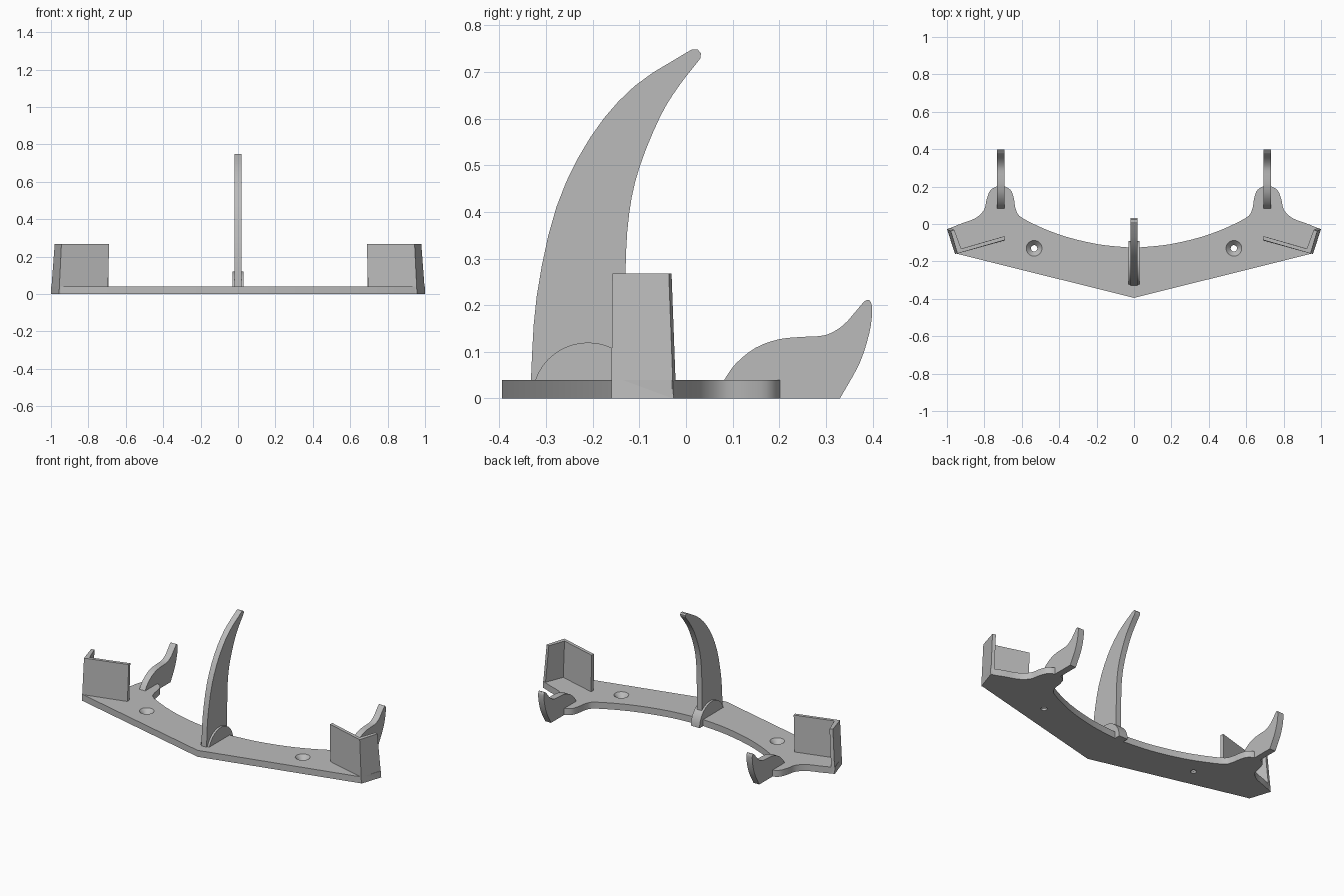
import bpy, bmesh, math
from mathutils import Vector

cube = bpy.data.objects.get("Cube")
if cube:
    bpy.data.objects.remove(cube, do_unlink=True)

grey = bpy.data.materials.new("plain_grey")
grey.use_nodes = True
COLOR = (0.5, 0.5, 0.5, 1)
grey.diffuse_color = COLOR
grey.node_tree.nodes["Principled BSDF"].inputs["Base Color"].default_value = COLOR

PLATE = 0.04
HOOK_X = 0.713


def spline(pts, steps=4):
    """Smooth open curve passing through every 2D point."""
    p = [Vector(q) for q in pts]
    p = [2 * p[0] - p[1]] + p + [2 * p[-1] - p[-2]]
    out = []
    for a, b, c, d in zip(p, p[1:], p[2:], p[3:]):
        for i in range(steps):
            t = i / steps
            out.append(0.5 * (2 * b + (c - a) * t + (2 * a - 5 * b + 4 * c - d) * t ** 2
                              + (3 * b - a - 3 * c + d) * t ** 3))
    return [tuple(v) for v in out] + [tuple(pts[-1])]


def loft(name, ring_a, ring_b):
    """Solid between two matching rings of 3D points."""
    bm = bmesh.new()
    a = [bm.verts.new(v) for v in ring_a]
    b = [bm.verts.new(v) for v in ring_b]
    bm.faces.new(a)
    bm.faces.new(b)
    n = len(a)
    for i in range(n):
        j = (i + 1) % n
        bm.faces.new((a[i], a[j], b[j], b[i]))
    bmesh.ops.recalc_face_normals(bm, faces=bm.faces)
    mesh = bpy.data.meshes.new(name)
    bm.to_mesh(mesh)
    bm.free()
    mesh.materials.append(grey)
    obj = bpy.data.objects.new(name, mesh)
    bpy.context.collection.objects.link(obj)
    return obj


def side_slab(name, profile, x, half):
    """Upright slab from a (y, z) profile."""
    return loft(name, [(x - half, y, z) for y, z in profile],
                [(x + half, y, z) for y, z in profile])


def activate(obj):
    bpy.ops.object.select_all(action='DESELECT')
    obj.select_set(True)
    bpy.context.view_layer.objects.active = obj


# Base plate: pointed front, hollow back edge, rounded hook lobes
back = spline([(0.985, -0.023), (0.93, 0), (0.85, 0.03), (0.802, 0.075), (0.787, 0.135),
               (0.765, 0.183), (0.713, 0.205), (0.661, 0.183), (0.642, 0.135),
               (0.632, 0.08), (0.594, 0.03), (0.41, -0.053), (0.2, -0.107), (0, -0.128)])
half = [(0.955, -0.157), (0.999, -0.03)] + back
outline = [(0, -0.395)] + half + [(-x, y) for x, y in reversed(half[:-1])]
plate = loft("base_plate", [(x, y, 0) for x, y in outline], [(x, y, PLATE) for x, y in outline])

# Countersunk screw holes
for side in (-1, 1):
    bm = bmesh.new()
    rings = []
    for r, z in ((0.017, -0.02), (0.017, 0.012), (0.042, PLATE), (0.042, 0.06)):
        rings.append([bm.verts.new((side * 0.534 + r * math.cos(k * math.tau / 32),
                                    -0.13 + r * math.sin(k * math.tau / 32), z))
                      for k in range(32)])
    for lo, hi in zip(rings, rings[1:]):
        for i in range(32):
            j = (i + 1) % 32
            bm.faces.new((lo[i], lo[j], hi[j], hi[i]))
    bm.faces.new(rings[0])
    bm.faces.new(rings[-1])
    bmesh.ops.recalc_face_normals(bm, faces=bm.faces)
    mesh = bpy.data.meshes.new("hole_cutter")
    bm.to_mesh(mesh)
    bm.free()
    mesh.materials.append(grey)
    cutter = bpy.data.objects.new("hole_cutter", mesh)
    cutter.hide_render = True
    bpy.context.collection.objects.link(cutter)
    cut = plate.modifiers.new("hole", 'BOOLEAN')
    cut.operation = 'DIFFERENCE'
    cut.solver = 'EXACT'
    cut.object = cutter
    activate(plate)
    bpy.ops.object.modifier_apply(modifier=cut.name)
    bpy.data.objects.remove(cutter, do_unlink=True)

# Tall curved fin
outer = spline([(-0.333, 0), (-0.332, 0.05), (-0.32, 0.22), (-0.278, 0.41), (-0.205, 0.56),
                (-0.11, 0.67), (0.012, 0.748)], 3)
tip = [(0.025, 0.748), (0.032, 0.74), (0.031, 0.73)]
inner = spline([(0.027, 0.724), (-0.015, 0.67), (-0.055, 0.605), (-0.1, 0.495),
                (-0.122, 0.395), (-0.13, 0.26), (-0.13, 0)], 3)
fin = side_slab("centre_fin", outer + tip + inner, 0, 0.0175)

# Half-round foot around the fin
arc = [(-0.21 - 0.12 * math.cos(k * math.pi / 20), 0.12 * math.sin(k * math.pi / 20))
       for k in range(21)]
foot = side_slab("fin_foot", arc, 0, 0.03)

# Rear hooks
hook_profile = [(0.08, 0)] + spline(
    [(0.082, PLATE), (0.107, 0.075), (0.15, 0.109), (0.2, 0.127), (0.25, 0.132), (0.3, 0.136),
     (0.337, 0.157), (0.365, 0.188), (0.385, 0.21), (0.396, 0.207), (0.399, 0.185),
     (0.393, 0.14), (0.372, 0.075), (0.33, 0)], 3)
hooks = [side_slab(name, hook_profile, x, 0.02)
         for name, x in (("left_hook", HOOK_X), ("right_hook", -HOOK_X))]

# Leaning L-shaped corner brackets
low = [(0.957, -0.16), (1, -0.027), (0.981, -0.021), (0.936, -0.134), (0.698, -0.067), (0.696, -0.09)]
high = [(0.944, -0.158), (0.98, -0.037), (0.961, -0.031), (0.924, -0.132), (0.692, -0.065), (0.689, -0.085)]
brackets = [loft(name, [(s * x, y, 0) for x, y in low], [(s * x, y, 0.268) for x, y in high])
            for name, s in (("left_bracket", 1), ("right_bracket", -1))]

# Smooth the curved walls, keep the edges sharp
for obj in [plate, fin, foot] + hooks:
    activate(obj)
    bpy.ops.object.shade_smooth_by_angle(angle=math.radians(30))
